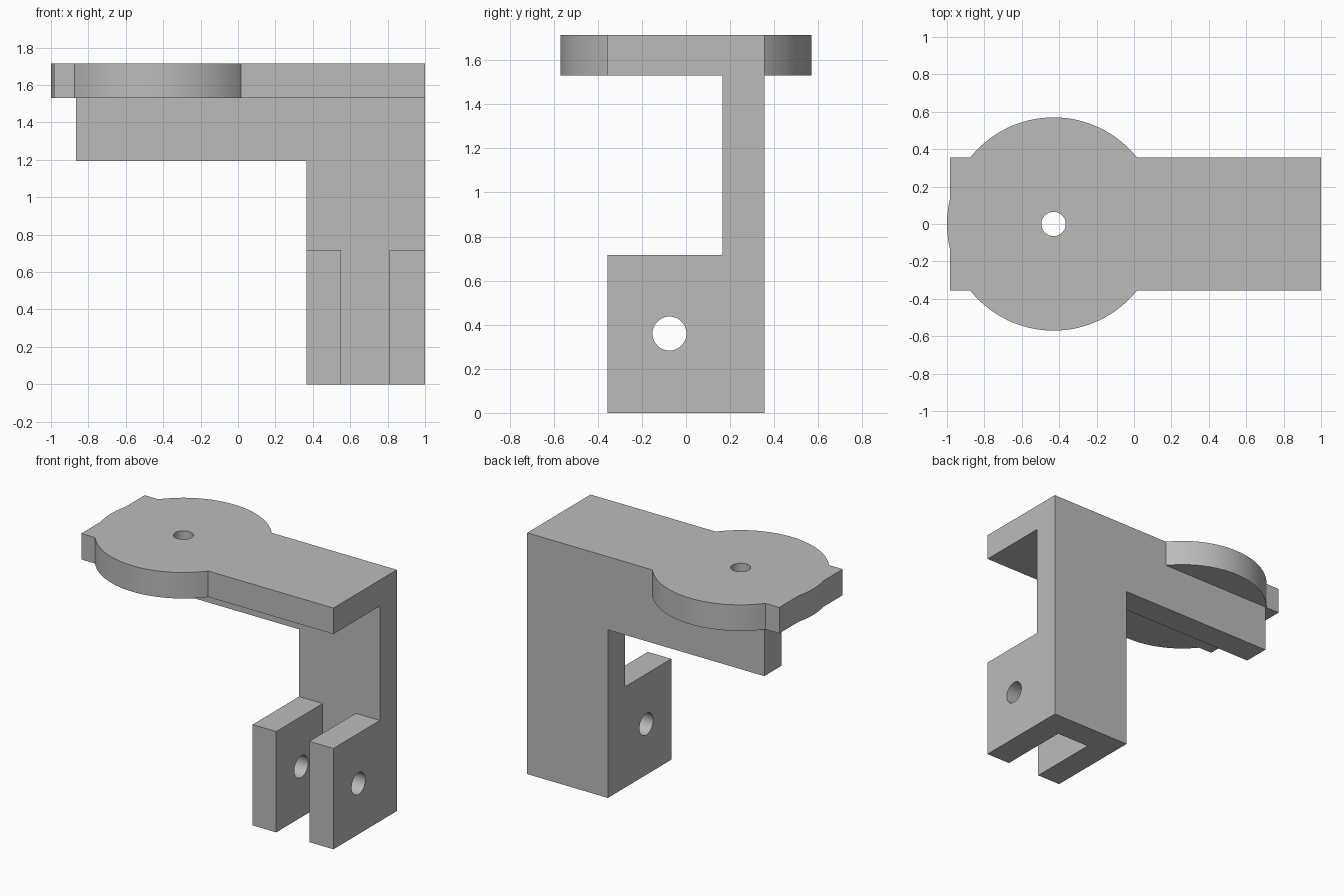
import bpy
import bmesh
from math import radians
from mathutils import Matrix, Vector

cube = bpy.data.objects.get("Cube")
if cube:
    bpy.data.objects.remove(cube, do_unlink=True)

grey = bpy.data.materials.new("plain grey")
grey.use_nodes = True
colour = (0.5, 0.5, 0.5, 1)
grey.diffuse_color = colour
grey.node_tree.nodes["Principled BSDF"].inputs["Base Color"].default_value = colour


def finish(name, bm):
    bmesh.ops.recalc_face_normals(bm, faces=bm.faces)
    mesh = bpy.data.meshes.new(name)
    bm.to_mesh(mesh)
    bm.free()
    mesh.materials.append(grey)
    obj = bpy.data.objects.new(name, mesh)
    bpy.context.collection.objects.link(obj)
    return obj


def extrude(name, points, direction):
    """Solid made by sweeping a flat outline along a direction."""
    bm = bmesh.new()
    face = bm.faces.new([bm.verts.new(p) for p in points])
    swept = bmesh.ops.extrude_face_region(bm, geom=[face])["geom"]
    verts = [v for v in swept if isinstance(v, bmesh.types.BMVert)]
    bmesh.ops.translate(bm, verts=verts, vec=Vector(direction))
    return finish(name, bm)


def box(name, x, y, z):
    outline = [(x[0], y[0], z[0]), (x[1], y[0], z[0]),
               (x[1], y[1], z[0]), (x[0], y[1], z[0])]
    return extrude(name, outline, (0, 0, z[1] - z[0]))


def cylinder(name, centre, radius, depth, axis="Z", sides=64):
    bm = bmesh.new()
    turn = Matrix.Rotation(radians(90), 4, "Y") if axis == "X" else Matrix()
    bmesh.ops.create_cone(bm, cap_ends=True, segments=sides, radius1=radius,
                          radius2=radius, depth=depth,
                          matrix=Matrix.Translation(centre) @ turn)
    return finish(name, bm)


def combine(target, tool, operation):
    mod = target.modifiers.new(operation.lower(), "BOOLEAN")
    mod.operation = operation
    mod.solver = "EXACT"
    mod.object = tool
    bpy.context.view_layer.objects.active = target
    bpy.ops.object.modifier_apply(modifier=mod.name)
    bpy.data.objects.remove(tool, do_unlink=True)


HALF = 0.356              # half the width of the arm
BACK = 0.165              # front surface of the back wall
TOP, UNDER = 1.715, 1.53  # top plate
DISC_X = -0.43

# Top plate with its round pad
bracket = box("bracket", (-0.983, 1), (-HALF, HALF), (UNDER, TOP))
pad = cylinder("round_pad", (DISC_X, 0, (TOP + UNDER) / 2), 0.57, TOP - UNDER, sides=128)
combine(bracket, pad, "UNION")

# Back wall: column with a rib running under the plate
wall = [(0.365, 0), (1, 0), (1, UNDER), (-0.865, UNDER), (-0.865, 1.195), (0.365, 1.195)]
combine(bracket, extrude("back_wall", [(x, BACK, z) for x, z in wall],
                         (0, HALF - BACK, 0)), "UNION")

# Two fork arms at the foot
for name, x in (("right_fork_arm", (0.365, 0.55)), ("left_fork_arm", (0.81, 1))):
    combine(bracket, box(name, x, (-HALF, BACK), (0, 0.717)), "UNION")

# Pin hole through the fork and bolt hole through the pad
combine(bracket, cylinder("pin_hole", (0.68, -0.075, 0.36), 0.077, 1, "X"), "DIFFERENCE")
combine(bracket, cylinder("bolt_hole", (DISC_X, 0, TOP), 0.065, 1), "DIFFERENCE")

# Smooth round walls, crisp corners
bpy.ops.object.select_all(action="DESELECT")
bracket.select_set(True)
bpy.context.view_layer.objects.active = bracket
bpy.ops.object.shade_smooth_by_angle(angle=radians(25))
